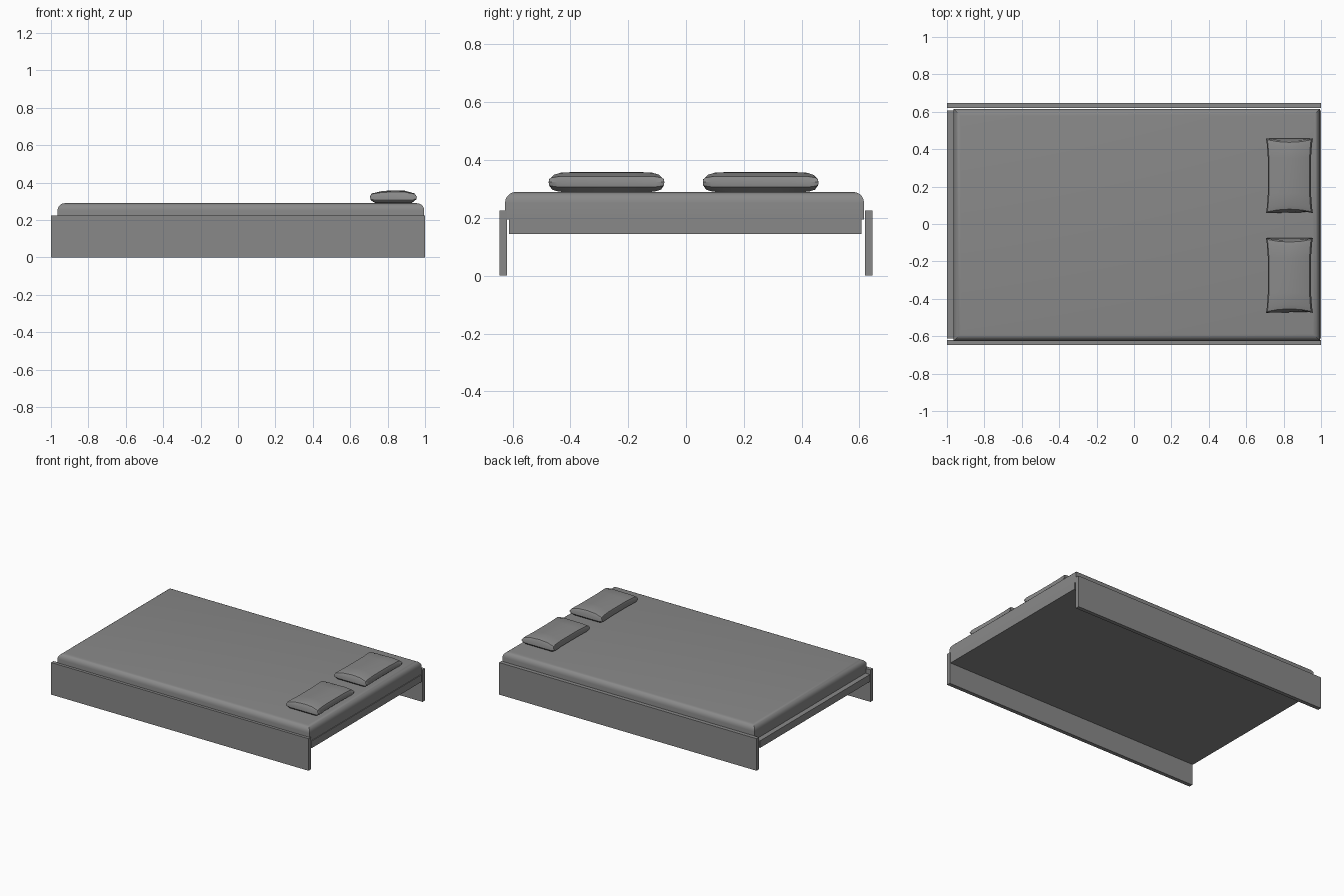
import bpy
import bmesh

cube = bpy.data.objects.get("Cube")
if cube:
    bpy.data.objects.remove(cube, do_unlink=True)

# One flat colour
grey = bpy.data.materials.new("plain grey")
grey.use_nodes = True
COLOUR = (0.25, 0.25, 0.25, 1)
grey.diffuse_color = COLOUR
grey.node_tree.nodes["Principled BSDF"].inputs["Base Color"].default_value = COLOUR


def finish(name, bm, smooth=False):
    bmesh.ops.recalc_face_normals(bm, faces=bm.faces)
    mesh = bpy.data.meshes.new(name)
    bm.to_mesh(mesh)
    bm.free()
    mesh.materials.append(grey)
    obj = bpy.data.objects.new(name, mesh)
    bpy.context.collection.objects.link(obj)
    if smooth:
        bpy.ops.object.select_all(action="DESELECT")
        obj.select_set(True)
        bpy.context.view_layer.objects.active = obj
        bpy.ops.object.shade_smooth_by_angle(angle=0.6)
    return obj


def box(low, high):
    bm = bmesh.new()
    bmesh.ops.create_cube(bm, size=1)
    for v in bm.verts:
        v.co = [(a + b) / 2 + c * (b - a) for a, b, c in zip(low, high, v.co)]
    return bm


# Frame: two side boards and the base between them
finish("front_side_board", box((-1, -0.646, 0), (1, -0.619, 0.225)))
finish("back_side_board", box((-1, 0.619, 0), (1, 0.646, 0.225)))
finish("bed_base", box((-1, -0.613, 0.145), (1, 0.607, 0.195)))

# Mattress with a rounded top rim
bm = box((-0.965, -0.626, 0.195), (0.995, 0.616, 0.29))
rim = [e for e in bm.edges if all(v.co.z > 0.28 for v in e.verts)]
bmesh.ops.bevel(bm, geom=rim, offset=0.038, segments=5, profile=0.5, affect="EDGES")
finish("mattress", bm, True)


# Pillow: a rounded section lofted along y, with flared corners
SECTION = [(-0.8, 0), (-0.98, 0.2), (-1, 0.5), (-0.95, 0.78), (-0.5, 0.95), (0, 1),
           (0.5, 0.98), (0.93, 0.78), (1, 0.5), (0.98, 0.25), (0.8, 0)]
STATIONS = [(-1, 0.5), (-0.97, 0.75), (-0.85, 0.95), (-0.5, 1), (0, 1)]
STATIONS += [(-t, s) for t, s in reversed(STATIONS[:-1])]


def pillow(name, centre_y):
    bm = bmesh.new()
    rings = []
    for t, height in STATIONS:
        width = 0.115 + 0.011 * t ** 4
        ring = []
        for u, h in SECTION:
            y = centre_y + 0.2 * t * (1 - 0.08 * (1 - u * u))
            z = 0.324 + (h - 0.5) * 0.07 * height
            ring.append(bm.verts.new((0.831 + u * width, y, z)))
        rings.append(ring)
    n = len(SECTION)
    for a, b in zip(rings, rings[1:]):
        for i in range(n):
            j = (i + 1) % n
            bm.faces.new((a[i], a[j], b[j], b[i]))
    for ring in (rings[0], rings[-1]):
        bm.faces.new(ring)
    finish(name, bm, True)


pillow("back_pillow", 0.258)
pillow("front_pillow", -0.275)
